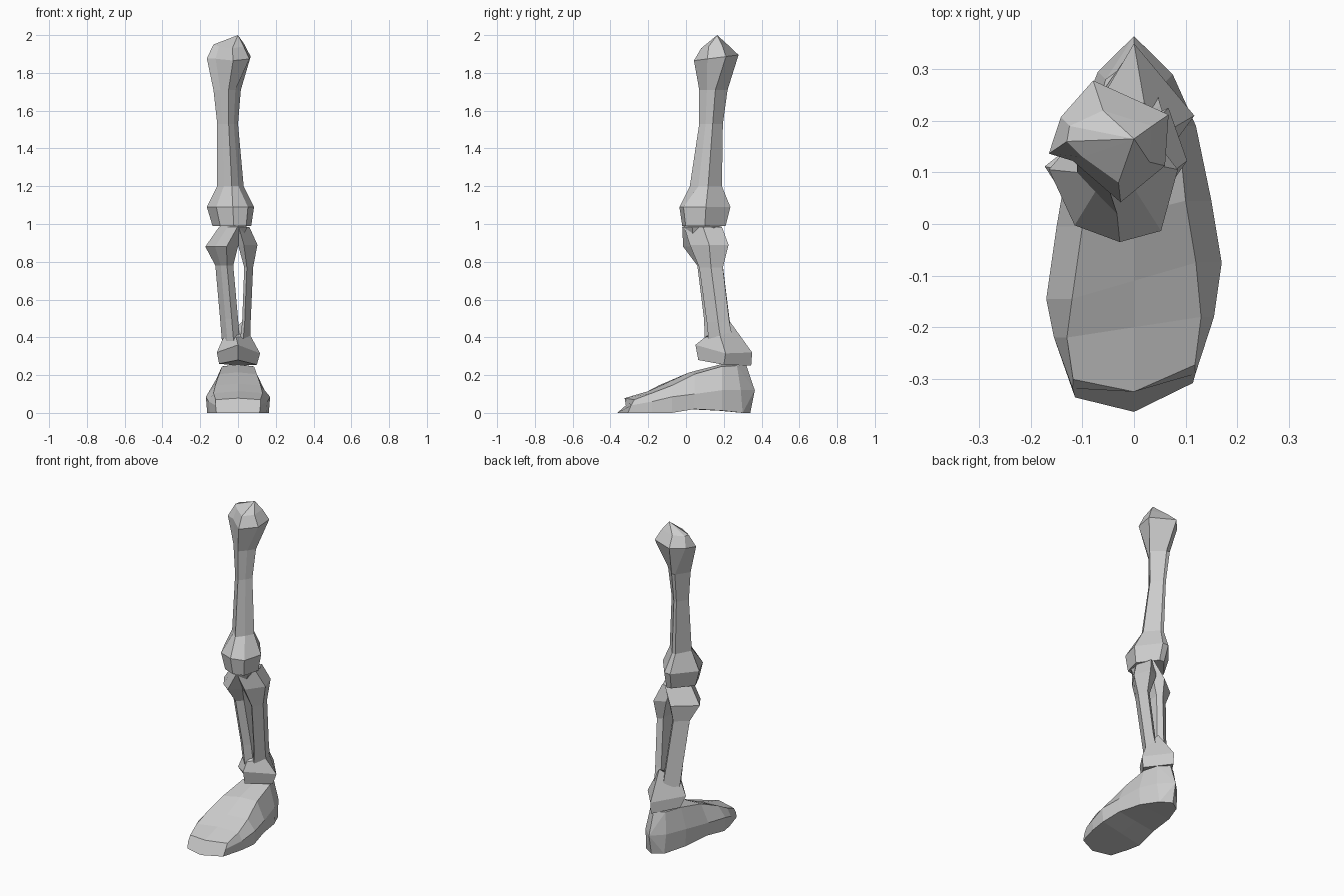
import bpy, bmesh

# unit cross-sections (x, y in 0..1), front first
SHAFT = [(.55, 0), (.8, .27), (1, .57), (.52, 1), (.36, 1), (0, .47), (.25, .25)]
KNOB = [(.55, 0), (.87, .08), (1, .52), (.6, 1), (.44, 1), (0, .52), (.2, .12)]
HEAD = [(.6, 0), (.97, .3), (1, .72), (.37, 1), (.1, .7), (0, .4), (.2, .34)]
SHIN = [(.65, 0), (1, .25), (1, .8), (.75, 1), (0, .55), (.3, .2)]
BLADE = [(0, .1), (.3, 0), (1, .5), (.65, 1), (0, .85)]


def loft(name, rings):
    """Skin a list of closed point rings; a single-point ring becomes a tip."""
    bm = bmesh.new()
    vs = [[bm.verts.new(p) for p in r] for r in rings]
    for a, b in zip(vs, vs[1:]):
        n = len(a)
        for i in range(n):
            j = (i + 1) % n
            if len(b) == 1:
                bm.faces.new((a[i], a[j], b[0]))
            else:
                bm.faces.new((a[i], a[j], b[j], b[i]))
    for r in (vs[0], vs[-1]):
        if len(r) > 2:
            bm.faces.new(r)
    bmesh.ops.recalc_face_normals(bm, faces=bm.faces)
    me = bpy.data.meshes.new(name)
    bm.to_mesh(me)
    bm.free()
    ob = bpy.data.objects.new(name, me)
    bpy.context.collection.objects.link(ob)
    return ob


def fit(sec, x0, x1, y0, y1, z, tilt=0):
    """Stretch a section to the given bounds; tilt raises its back edge."""
    return [(x0 + u * (x1 - x0), y0 + v * (y1 - y0), z + tilt * v) for u, v in sec]


# thigh bone
loft("thigh_bone", [
    fit(KNOB, -.135, .07, -.02, .21, .99),
    fit(KNOB, -.165, .085, -.035, .235, 1.09),
    fit(SHAFT, -.11, .03, .02, .19, 1.2),
    fit(SHAFT, -.11, .0, .07, .195, 1.53),
    fit(SHAFT, -.13, .015, .07, .22, 1.71),
    fit(HEAD, -.165, .067, .042, .278, 1.865, .03),
    [(-.03, .08, 1.93), (.03, .12, 1.94), (.035, .19, 1.95), (-.06, .22, 1.95),
     (-.125, .19, 1.95), (-.13, .16, 1.95), (-.1, .13, 1.94)],
    [(.0, .165, 2.0)],
])

# shin bone
loft("shin_bone", [
    fit(SHIN, -.085, .01, .10, .25, .38),
    fit(SHIN, -.095, .0, .095, .23, .5),
    fit(SHIN, -.12, -.025, .06, .195, .78),
    fit(SHIN, -.173, .0, -.015, .215, .88),
    fit(SHIN, -.1, .05, -.02, .19, .985),
    [(-.03, .06, 1.015)],
])

# outer thin shin bone
loft("outer_shin_bone", [
    fit(BLADE, .01, .065, .12, .25, .38),
    fit(BLADE, .022, .067, .11, .23, .48),
    fit(BLADE, .033, .08, .07, .195, .77),
    fit(BLADE, .0, .103, .02, .225, .89),
    fit(BLADE, -.02, .06, -.01, .19, .985),
])

# ankle
loft("ankle", [
    [(0, .065, .28), (.1, .2, .255), (0, .345, .25), (-.1, .2, .26)],
    [(0, .05, .36), (.117, .21, .315), (0, .35, .32), (-.112, .16, .32)],
    [(-.01, .1, .40), (.065, .18, .41), (.02, .235, .48), (-.08, .16, .395)],
])


def foot_ring(y, skew, wm, zm, wt, zt, zb, lean=0):
    """Foot slice: skew in y, half width and height at middle and top, sole height."""
    wb = wm * .96
    return [(-wb, y - skew, zb), (-wm, y - skew + lean * .5, zm),
            (-wt, y - skew + lean, zt - .01), (0, y + lean, zt),
            (wt, y + skew + lean, zt - .01), (wm, y + skew + lean * .5, zm),
            (wb, y + skew, zb), (0, y, zb)]


# foot, from blunt toe to pointed heel
toe = foot_ring(-.322, .014, .119, .04, .118, .08, 0, .035)
toe[3], toe[7] = (0, -.325, .078), (0, -.364, 0)
loft("foot", [
    toe,
    foot_ring(-.2, .02, .155, .06, .13, .115, 0),
    foot_ring(-.11, .035, .17, .085, .12, .155, 0),
    foot_ring(.02, .025, .15, .1, .1, .215, .02),
    foot_ring(.18, .01, .12, .12, .085, .256, .012),
    [(-.06, .30, 0), (-.07, .295, .12), (-.055, .28, .25), (0, .32, .25),
     (.055, .27, .25), (.075, .29, .12), (.065, .30, 0), (0, .34, 0)],
    [(0, .364, .12)],
])
